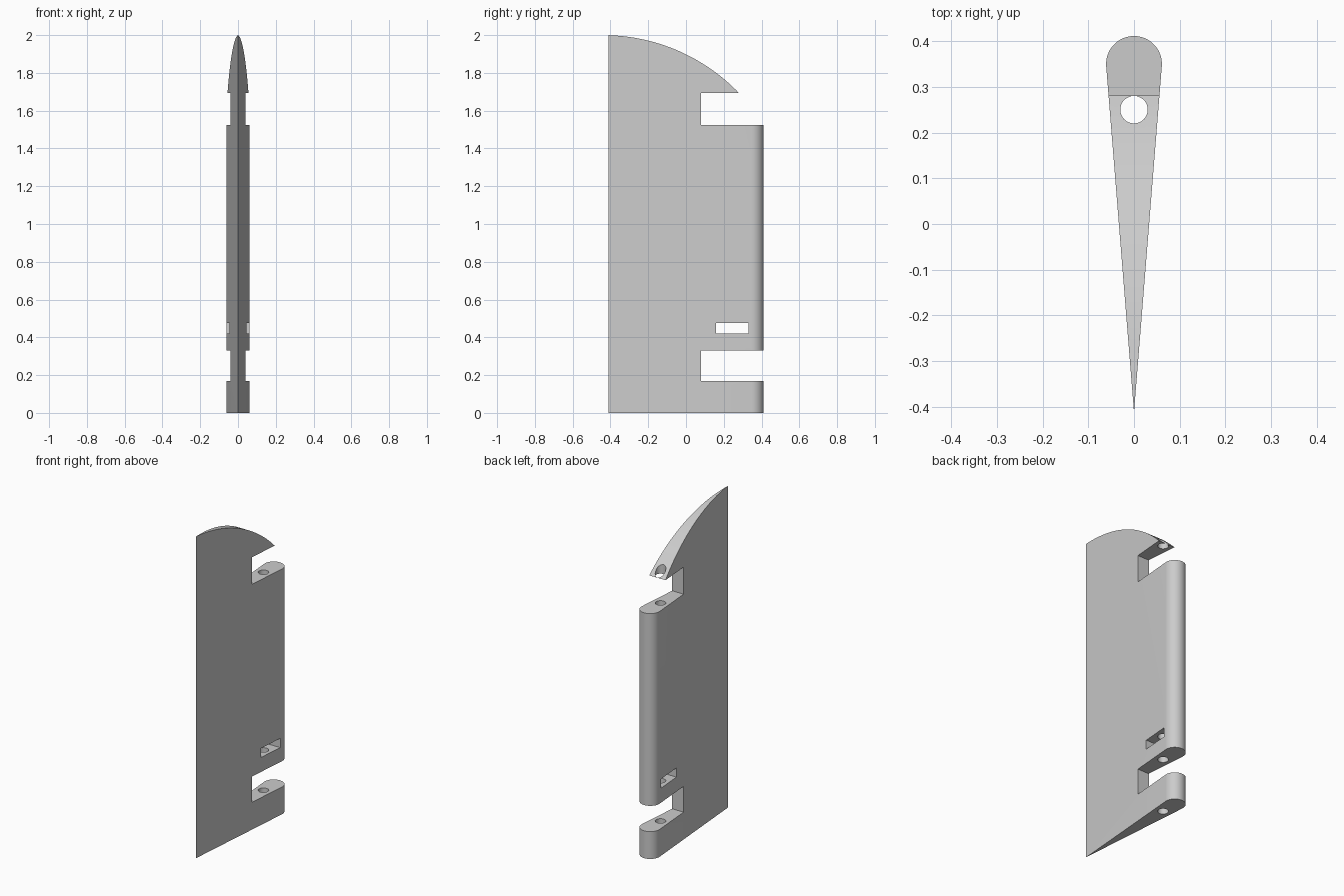
import bpy
import bmesh
from math import sin, cos, pi, asin, atan2, radians
from mathutils import Vector

cube = bpy.data.objects.get("Cube")
if cube:
    bpy.data.objects.remove(cube, do_unlink=True)

grey = bpy.data.materials.new("light_grey")
grey.use_nodes = True
colour = (0.6, 0.6, 0.6, 1)
grey.diffuse_color = colour
grey.node_tree.nodes["Principled BSDF"].inputs["Base Color"].default_value = colour


def prism(name, outline, direction):
    """Extrude a closed outline of 3D points along a direction."""
    bm = bmesh.new()
    face = bm.faces.new([bm.verts.new(p) for p in outline])
    result = bmesh.ops.extrude_face_region(bm, geom=[face])
    moved = [v for v in result["geom"] if isinstance(v, bmesh.types.BMVert)]
    bmesh.ops.translate(bm, verts=moved, vec=Vector(direction))
    bmesh.ops.recalc_face_normals(bm, faces=bm.faces)
    mesh = bpy.data.meshes.new(name)
    bm.to_mesh(mesh)
    bm.free()
    mesh.materials.append(grey)
    obj = bpy.data.objects.new(name, mesh)
    bpy.context.collection.objects.link(obj)
    return obj


def cut(target, cutter, operation):
    """Apply a boolean and discard its cutter."""
    cutter.hide_render = True
    mod = target.modifiers.new(cutter.name, 'BOOLEAN')
    mod.operation = operation
    mod.solver = 'EXACT'
    mod.object = cutter
    bpy.context.view_layer.objects.active = target
    bpy.ops.object.modifier_apply(modifier=mod.name)
    bpy.data.objects.remove(cutter, do_unlink=True)


# Teardrop cross-section: sharp front edge, round back
TIP, RADIUS = -0.411, 0.061
BACK = 0.411 - RADIUS
tangent = asin(RADIUS / (BACK - TIP))
STEPS = 32
section = [(0, TIP, 0)]
for i in range(STEPS + 1):
    a = -tangent + (pi + 2 * tangent) * i / STEPS
    section.append((RADIUS * cos(a), BACK + RADIUS * sin(a), 0))
blade = prism("rudder_blade", section, (0, 0, 2.05))

# Side silhouette: curved top and two hinge notches
NOTCH, END = 0.08, 0.5
side = [(TIP - 0.1, 0), (END, 0), (END, 0.17), (NOTCH, 0.17), (NOTCH, 0.33),
        (END, 0.33), (END, 1.525), (NOTCH, 1.525), (NOTCH, 1.693)]
arc_y, arc_z = -0.44, 1.0
start = atan2(0.693, 0.721)
stop = radians(92)
for i in range(STEPS + 1):
    a = start + (stop - start) * i / STEPS
    side.append((arc_y + cos(a), arc_z + sin(a)))
side.append((TIP - 0.1, arc_z + sin(stop)))
silhouette = prism("silhouette", [(-0.2, y, z) for y, z in side], (0.4, 0, 0))
cut(blade, silhouette, 'INTERSECT')

# Slot through the sides
slot = prism("slot", [(-0.2, y, z) for y, z in
                      ((0.16, 0.42), (0.33, 0.42), (0.33, 0.477), (0.16, 0.477))],
             (0.4, 0, 0))
cut(blade, slot, 'DIFFERENCE')

# Hinge pin hole along the full height
ring = [(0.03 * cos(2 * pi * i / STEPS), 0.25 + 0.03 * sin(2 * pi * i / STEPS), -0.1)
        for i in range(STEPS)]
cut(blade, prism("pin_hole", ring, (0, 0, 2.3)), 'DIFFERENCE')

# Smooth the round back and holes, keep the edges crisp
bpy.ops.object.select_all(action='DESELECT')
blade.select_set(True)
bpy.context.view_layer.objects.active = blade
bpy.ops.object.shade_smooth_by_angle(angle=radians(25))
